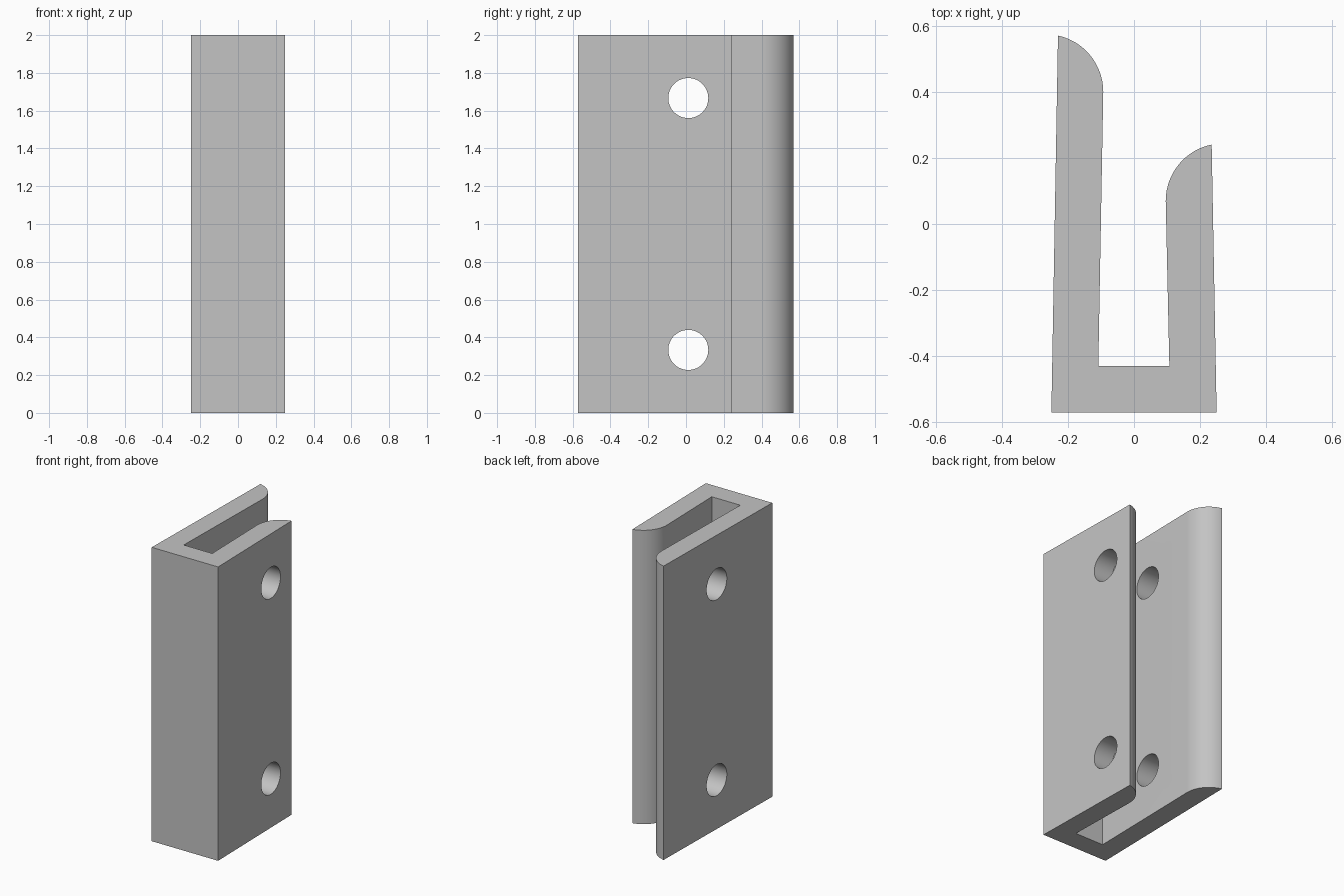
import bpy, bmesh
from math import cos, sin, pi, acos, radians

cube = bpy.data.objects.get("Cube")
if cube:
    bpy.data.objects.remove(cube, do_unlink=True)

HEIGHT = 2.0

grey = bpy.data.materials.new("plain grey")
grey.use_nodes = True
colour = (0.55, 0.55, 0.55, 1)
grey.diffuse_color = colour
grey.node_tree.nodes["Principled BSDF"].inputs["Base Color"].default_value = colour


def lip(side, y, inner, outer, radius=0.174, steps=16):
    """Rounded arm tip, from the inner face round to the outer edge."""
    centre = inner + radius
    end = acos((centre - outer) / radius)
    return [(side * (centre - radius * cos(end * i / steps)),
             y + radius * sin(end * i / steps)) for i in range(steps + 1)]


# U-shaped channel profile, with a long arm and a short arm
short_lip = lip(1, 0.07, 0.096, 0.235)
long_lip = lip(-1, 0.40, 0.093, 0.23)
profile = [(-0.25, -0.571), (0.25, -0.571)] + short_lip[::-1]
profile += [(0.107, -0.43), (-0.108, -0.43)] + long_lip

bm = bmesh.new()
base = bm.faces.new([bm.verts.new((x, y, 0)) for x, y in profile])
top = bmesh.ops.extrude_face_region(bm, geom=[base])["geom"]
bmesh.ops.translate(bm, vec=(0, 0, HEIGHT),
                    verts=[v for v in top if isinstance(v, bmesh.types.BMVert)])
bmesh.ops.recalc_face_normals(bm, faces=bm.faces)
mesh = bpy.data.meshes.new("channel_bracket")
bm.to_mesh(mesh)
bm.free()
mesh.materials.append(grey)
bracket = bpy.data.objects.new("channel_bracket", mesh)
bpy.context.collection.objects.link(bracket)

# Screw holes through both arms
for name, z in (("lower", HEIGHT / 6), ("upper", HEIGHT * 5 / 6)):
    bpy.ops.mesh.primitive_cylinder_add(vertices=48, radius=0.106, depth=1,
                                        location=(0, 0.012, z), rotation=(0, pi / 2, 0))
    cutter = bpy.context.object
    cutter.name = name + "_hole_cutter"
    cutter.data.materials.append(grey)
    cutter.hide_render = True
    cutter.hide_viewport = True
    cutter.display_type = 'WIRE'
    cut = bracket.modifiers.new(name + "_hole", 'BOOLEAN')
    cut.operation = 'DIFFERENCE'
    cut.solver = 'EXACT'
    cut.object = cutter

# Bake the holes, then smooth the round surfaces
bpy.context.view_layer.update()
bpy.ops.object.select_all(action='DESELECT')
bracket.select_set(True)
bpy.context.view_layer.objects.active = bracket
for modifier in list(bracket.modifiers):
    bpy.ops.object.modifier_apply(modifier=modifier.name)
for cutter in [o for o in bpy.data.objects if o.name.endswith("_hole_cutter")]:
    bpy.data.objects.remove(cutter, do_unlink=True)
bpy.ops.object.shade_smooth_by_angle(angle=radians(30))
